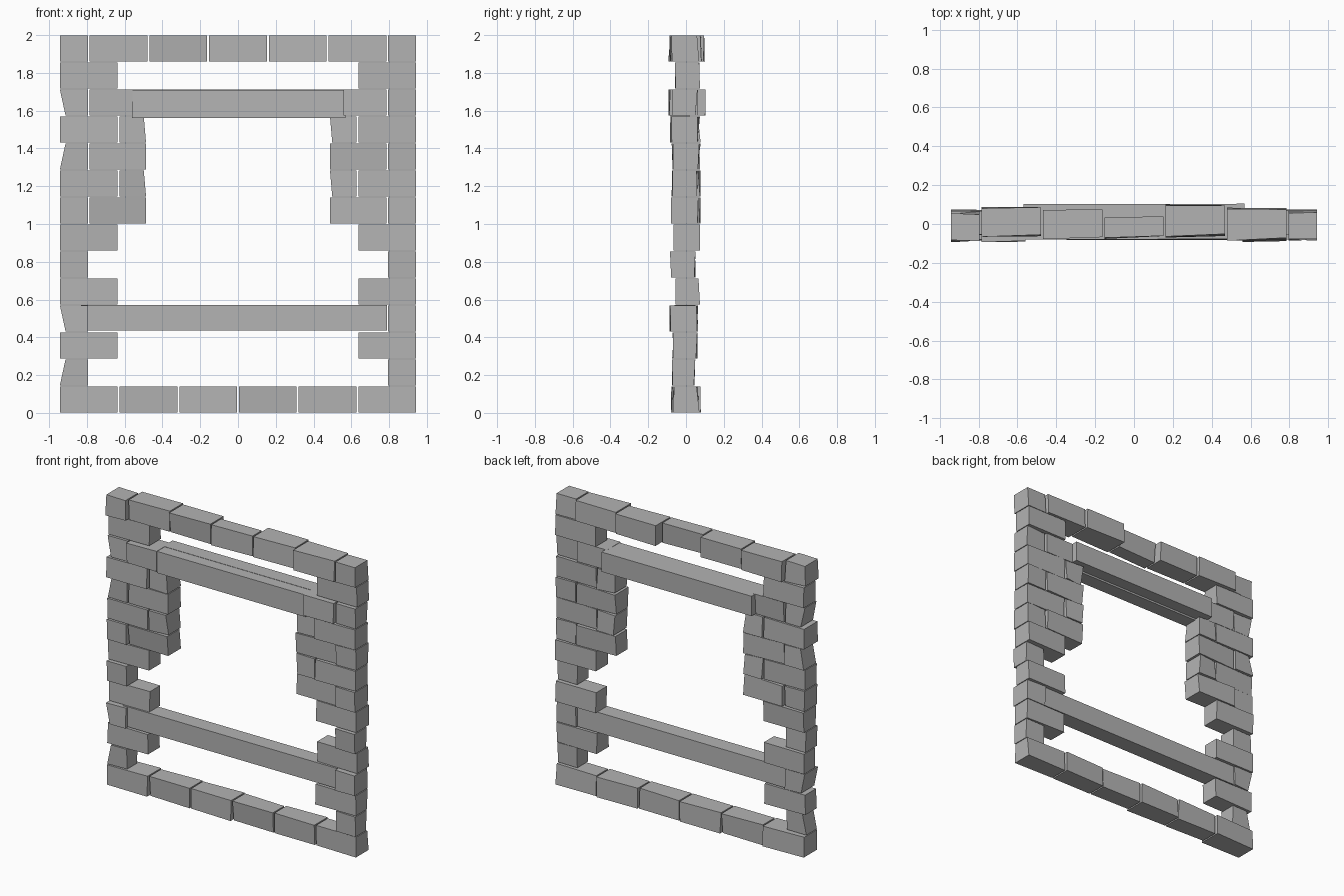
import bpy
import bmesh
import random

cube = bpy.data.objects.get("Cube")
if cube:
    bpy.data.objects.remove(cube, do_unlink=True)

random.seed(4)
ROWS = 14
H = 2.0 / ROWS      # course height
P = 0.158           # half brick length
GAP = 0.005

stone = bpy.data.materials.new("grey stone")
stone.use_nodes = True
grey = (0.45, 0.45, 0.45, 1)
stone.diffuse_color = grey
stone.node_tree.nodes["Principled BSDF"].inputs["Base Color"].default_value = grey


def block(name, x, y, z, wobble=0.006, lean=None):
    """Box between (min, max) ranges; lean = (side, 'top' or 'bottom', amount)."""
    bm = bmesh.new()
    bmesh.ops.create_cube(bm, size=1)
    for v in bm.verts:
        sx, sy, sz = (c > 0 for c in v.co)
        v.co = (x[sx], y[sy] + random.uniform(-wobble, wobble), z[sz])
        if lean and (v.co.x > sum(x) / 2) == (lean[0] > 0) and sz == (lean[1] == "top"):
            v.co.x -= lean[0] * lean[2]
    mesh = bpy.data.meshes.new(name)
    bm.to_mesh(mesh)
    bm.free()
    mesh.materials.append(stone)
    obj = bpy.data.objects.new(name, mesh)
    bpy.context.collection.objects.link(obj)
    return obj


def brick(name, row, a, b, y, lean=None, wobble=0.006):
    """Brick in a course, from a to b in half brick units."""
    a, b = min(a, b), max(a, b)
    block(name, (a * P + GAP, b * P - GAP), y,
          (row * H + 0.003, (row + 1) * H - 0.002), wobble, lean)


# Bottom course
for i in range(6):
    depth = (-0.07, 0.07) if i % 2 == 0 else (-0.06, 0.065)
    brick("bottom_brick", 0, 2 * i - 6, 2 * i - 4, depth, wobble=0.01)

# Top course, half bricks at the corners
top_cuts = [-6, -5, -3, -1, 1, 3, 5, 6]
top_depths = [(-0.085, 0.055), (-0.06, 0.085), (-0.07, 0.078), (-0.07, 0.03),
              (-0.06, 0.09), (-0.08, 0.085), (-0.07, 0.06)]
for a, b, y in zip(top_cuts, top_cuts[1:], top_depths):
    brick("top_brick", ROWS - 1, a, b, y, wobble=0.01)

# Side posts: outer bricks alternate half and full length
post_depths = [(-0.07, 0.045), (-0.07, 0.055), (-0.085, 0.06), (-0.05, 0.07),
               (-0.08, 0.045), (-0.06, 0.07), (-0.08, 0.06), (-0.075, 0.06),
               (-0.07, 0.065), (-0.08, 0.065), (-0.07, 0.055), (-0.055, 0.07)]
outer_leans = {1: "top", 3: "bottom", 9: "top", 11: "bottom"}
for side, label in ((-1, "right"), (1, "left")):
    for row, y in enumerate(post_depths, start=1):
        inner = 5 if row % 2 else 4
        lean = (side, outer_leans[row], 0.03) if side < 0 and row in outer_leans else None
        brick(label + "_post_brick", row, side * 6, side * inner, y, lean)
        # Shoulder bricks narrowing the opening
        if 7 <= row <= 10:
            lean = (-side, "top" if side < 0 else "bottom", 0.012) if inner == 4 else None
            brick(label + "_shoulder_brick", row, side * inner, side * 3.05,
                  (-0.065, 0.068), lean, 0.01)
        elif row == 11:
            brick(label + "_lintel_support", row, side * inner, side * 3.5, (-0.09, 0.06))

# Horizontal beams
block("sill_beam", (-0.83, 0.79), (-0.06, 0.05), (0.435, 0.572), 0.003)
block("front_lintel", (-0.56, 0.57), (-0.08, 0.02), (1.562, 1.71), 0.003)
block("back_lintel", (-0.57, 0.57), (0.0, 0.103), (1.575, 1.712), 0.002)
